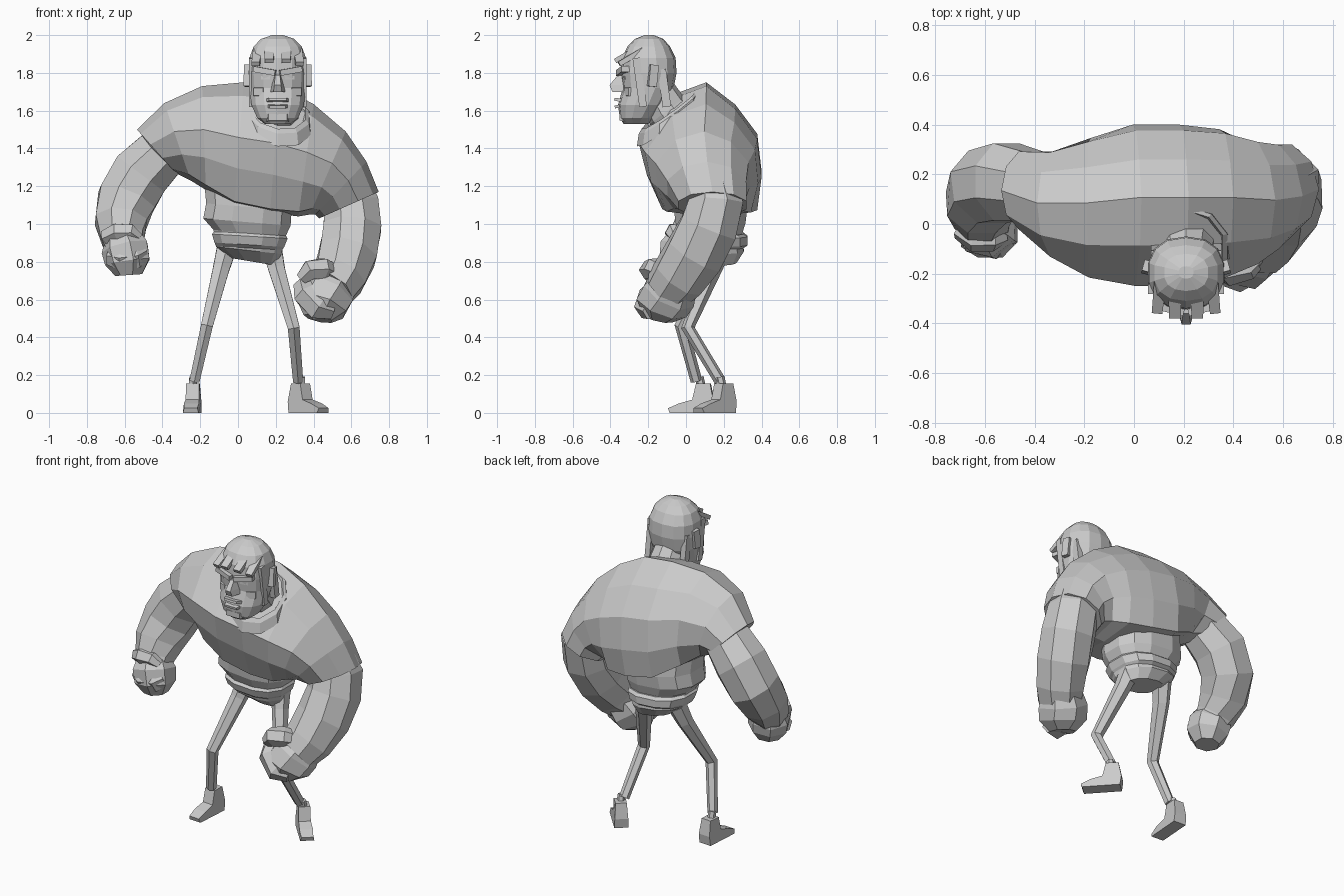
import bpy, bmesh
from math import sin, cos, pi, radians
from mathutils import Vector, Euler, Matrix


def finish(name, bm):
    bmesh.ops.recalc_face_normals(bm, faces=bm.faces)
    me = bpy.data.meshes.new(name)
    bm.to_mesh(me)
    bm.free()
    ob = bpy.data.objects.new(name, me)
    bpy.context.collection.objects.link(ob)
    return ob


def loft(name, rings, closed=False):
    """Skin a list of equal-length rings; cap the ends unless closed."""
    bm = bmesh.new()
    vs = [[bm.verts.new(p) for p in r] for r in rings]
    n = len(rings[0])
    pairs = list(zip(vs, vs[1:])) + ([(vs[-1], vs[0])] if closed else [])
    for a, b in pairs:
        for i in range(n):
            bm.faces.new((a[i], a[(i + 1) % n], b[(i + 1) % n], b[i]))
    if not closed:
        bm.faces.new(vs[0])
        bm.faces.new(vs[-1])
    return finish(name, bm)


def oval(z, x0, x1, y0, y1, n=12, p=0.8, tilt=0.0):
    pts = []
    for k in range(n):
        a = 2 * pi * (k + 0.5) / n
        c, s = cos(a), sin(a)
        c, s = abs(c) ** p * (1 if c > 0 else -1), abs(s) ** p * (1 if s > 0 else -1)
        pts.append(Vector(((x0 + x1) / 2 + c * (x1 - x0) / 2,
                           (y0 + y1) / 2 + s * (y1 - y0) / 2, z + tilt * c)))
    return pts


def tube(name, path, n=8):
    """Path entries: (x, y, z, radius)."""
    P = [Vector(p[:3]) for p in path]
    rings = []
    for i, p in enumerate(path):
        t = P[min(i + 1, len(P) - 1)] - P[max(i - 1, 0)]
        side = t.cross(Vector((0, 1, 0))).normalized()
        up = side.cross(t).normalized()
        rings.append([P[i] + p[3] * (side * cos(2 * pi * (k + .5) / n) + up * sin(2 * pi * (k + .5) / n))
                      for k in range(n)])
    return loft(name, rings)


def block(name, loc, size, rot=(0, 0, 0), taper=1.0):
    """Box; taper shrinks the -y end."""
    bm = bmesh.new()
    bmesh.ops.create_cube(bm, size=1)
    M = Matrix.Translation(loc) @ Euler([radians(r) for r in rot]).to_matrix().to_4x4()
    for v in bm.verts:
        t = taper if v.co.y < 0 else 1
        v.co = M @ Vector((v.co.x * size[0] * t, v.co.y * size[1], v.co.z * size[2] * t))
    return finish(name, bm)


# Shirt: lofted sideways from one sleeve end to the other
trunk = [(.1, 1), (.57, .82), (.93, .58), (1, .28), (.93, .02), (.1, 0),
         (-.62, .03), (-.87, .3), (-1, .55), (-.5, .89)]
sections = [  # top x,z, bottom x,z, front y, back y, trunk weight
    (-.535, 1.50, -.33, 1.27, -.03, .30, 0),
    (-.39, 1.64, -.25, 1.23, -.14, .30, .2),
    (-.19, 1.73, -.17, 1.18, -.22, .35, .7),
    (.03, 1.75, -.02, 1.10, -.25, .40, 1),
    (.22, 1.73, .17, 1.06, -.25, .40, 1),
    (.40, 1.635, .32, 1.04, -.22, .385, .8),
    (.57, 1.49, .38, 1.05, -.17, .345, .35),
    (.68, 1.33, .41, 1.05, -.11, .33, .1),
    (.745, 1.17, .43, 1.03, -.05, .33, 0)]
rings = []
for tx, tz, bx, bz, yf, yb, w in sections:
    r = []
    for k, (u, v) in enumerate(trunk):
        a = k * pi / 5
        u = w * u + (1 - w) * sin(a)
        v = w * v + (1 - w) * (.5 + .5 * cos(a))
        r.append(Vector((bx + (tx - bx) * v, (yf + yb) / 2 + u * (yb - yf) / 2, bz + (tz - bz) * v)))
    rings.append(r)
loft("shirt", rings)


# Collar and neck
def collar_ring(rx, ry, lift):
    pts = oval(0, .21 - rx, .21 + rx, -.09 - ry, -.09 + ry, 10, 1)
    return [Vector((p.x, p.y, 1.59 + lift + .7 * (p.y + .09) - .15 * (p.x - .21))) for p in pts]


loft("collar", [collar_ring(.185, .17, -.06), collar_ring(.175, .16, 0), collar_ring(.155, .145, .015),
                collar_ring(.13, .12, -.03)], closed=True)
tube("neck", [(.21, 0, 1.5, .12), (.21, -.10, 1.6, .115), (.21, -.17, 1.72, .10)], 10)

# Waist, belt and seat
loft("waist", [oval(z, *q, tilt=-.02) for z, *q in [
    (1.26, -.19, .31, -.06, .31), (1.09, -.175, .29, -.07, .33), (1.01, -.19, .285, -.06, .32),
    (.95, -.135, .255, -.03, .30), (.86, -.12, .235, .0, .31), (.80, -.04, .20, .08, .27)]])
loft("belt", [oval(z, *q, tilt=-.012) for z, *q in [
    (.95, -.13, .26, -.03, .31), (.935, -.143, .268, -.045, .33),
    (.89, -.13, .25, -.03, .33), (.87, -.12, .235, .0, .30)]])

# Arms
tube("right_side_arm", [(.575, .14, 1.24, .12), (.60, .16, 1.12, .155), (.605, .12, .98, .165),
                        (.58, .045, .84, .165), (.535, -.04, .72, .15), (.49, -.10, .65, .13)])
tube("left_side_arm", [(-.405, .15, 1.375, .15), (-.515, .17, 1.265, .168), (-.59, .15, 1.13, .166),
                       (-.62, .08, 1.01, .147), (-.61, .02, .92, .12), (-.59, -.02, .86, .10)])


# Fists: chunky faceted lumps along the forearm, with folded fingers and a thumb
def fist(side, core, fingers, thumb):
    tube(side + "_fist", core, 7)
    tube(side + "_fingers", fingers, 6)
    tube(side + "_thumb", thumb, 6)


fist("right_side",
     [(.52, -.05, .71, .12), (.475, -.09, .635, .15), (.44, -.13, .565, .145), (.425, -.145, .50, .08)],
     [(.34, -.13, .68, .05), (.36, -.175, .63, .075), (.43, -.195, .56, .08), (.50, -.18, .54, .05)],
     [(.52, -.10, .74, .045), (.45, -.17, .765, .06), (.38, -.19, .755, .06), (.335, -.18, .71, .035)])
fist("left_side",
     [(-.61, .01, .93, .10), (-.595, -.01, .875, .13), (-.58, -.02, .80, .125), (-.575, -.02, .73, .075)],
     [(-.68, -.04, .83, .055), (-.62, -.06, .82, .075), (-.54, -.06, .83, .075), (-.50, -.04, .85, .05)],
     [(-.70, -.02, .93, .045), (-.64, -.06, .955, .055), (-.57, -.06, .955, .05), (-.525, -.05, .925, .03)])

# Legs
tube("left_side_leg", [(-.06, .18, .87, .06), (-.09, .14, .76, .05), (-.165, -.025, .46, .036),
                       (-.23, .055, .17, .031)], 6)
tube("right_side_leg", [(.18, .18, .87, .06), (.205, .14, .76, .05), (.295, .01, .45, .036),
                        (.318, .18, .17, .031)], 6)


# Boots: side profile of (forward, height) points, widened, on an ankle
def boot(name, x, y, turn):
    tube(name + "_ankle", [(x, y - .015, .19, .023), (x, y, .12, .025)], 6)
    profile = [(-.055, 0), (.17, 0), (.178, .025), (.12, .05), (.05, .07), (.03, .155), (-.045, .155), (-.063, .06)]
    halves = [.042, .042, .035, .04, .036, .035, .033, .040]
    R = Matrix.Rotation(radians(turn), 3, 'Z')
    loft(name, [[Vector((x, y, 0)) + R @ Vector((s * h, -d, z)) for (d, z), h in zip(profile, halves)]
                for s in (-1, 1)])


boot("left_side_boot", -.238, .085, -4)
boot("right_side_boot", .335, .195, 42)

# Head
X = .21
loft("head", [oval(z, X - w, X + w, yf, yb, 14, .85) for z, yf, yb, w in [
    (1.53, -.33, -.2, .07), (1.56, -.35, -.17, .11), (1.63, -.36, -.11, .142),
    (1.72, -.335, -.065, .152), (1.80, -.345, -.05, .157), (1.88, -.34, -.055, .153),
    (1.94, -.31, -.085, .13), (1.98, -.27, -.12, .09), (2.0, -.22, -.17, .03)]])

# Face
loft("nose", [[Vector((X + s * w, y, z)) for s, w, y, z in
               [(-1, a, yb, zz), (-1, b, yf, zz), (1, b, yf, zz), (1, a, yb, zz)]]
              for zz, a, b, yf, yb in [(1.79, .02, .012, -.36, -.31), (1.735, .035, .018, -.405, -.31),
                                       (1.70, .045, .022, -.39, -.31)]])
block("upper_lip", (X, -.345, 1.655), (.14, .07, .022), (-10, 0, 0), .65)
block("lower_lip", (X, -.345, 1.625), (.13, .065, .022), (10, 0, 0), .65)
block("chin", (X, -.325, 1.565), (.14, .055, .05), (0, 0, 0), .7)
for s in (-1, 1):
    block("brow", (X + s * .065, -.325, 1.81), (.12, .065, .03), (0, -s * 10, s * 14))
    block("eye", (X + s * .06, -.312, 1.775), (.05, .04, .018), (0, 0, s * 12))
    block("cheek", (X + s * .085, -.28, 1.70), (.08, .08, .06), (0, 0, s * 25), .7)
    block("ear", (X + s * .157, -.175, 1.785), (.035, .045, .115), (-6, 0, s * 15))
    block("sideburn", (X + s * .138, -.245, 1.75), (.03, .04, .26), (8, 0, 0))
    block("back_hair", (X + s * .125, -.115, 1.72), (.035, .045, .2), (8, 0, 0))
    # fringe locks, paired about the middle
    block("outer_fringe", (X + s * .11, -.29, 1.885), (.05, .15, .03), (30, 0, s * 6), .85)
    block("inner_fringe", (X + s * .045, -.31, 1.90), (.055, .15, .03), (30, 0, 0), .85)
